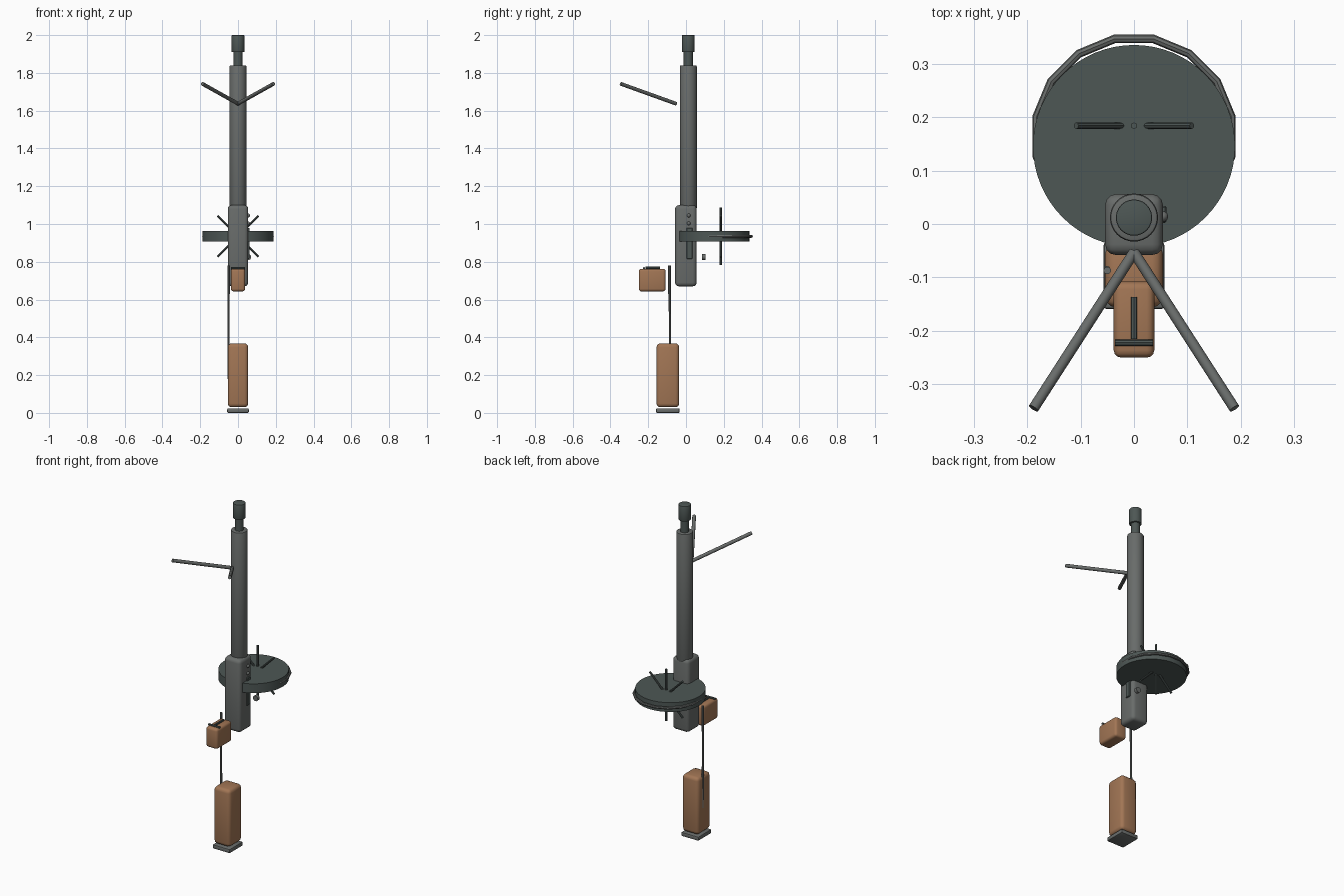
import bpy, math
from mathutils import Vector

if "Cube" in bpy.data.objects:
    bpy.data.objects.remove(bpy.data.objects["Cube"])


def material(name, rgb):
    m = bpy.data.materials.new(name)
    m.diffuse_color = (*rgb, 1)
    m.use_nodes = True
    m.node_tree.nodes["Principled BSDF"].inputs["Base Color"].default_value = m.diffuse_color
    return m


GREY = material("grey_metal", (0.14, 0.15, 0.145))
DARK = material("dark_metal", (0.075, 0.095, 0.09))
WOOD = material("wood", (0.36, 0.18, 0.09))


def finish(name, mat, bevel=0, segments=3):
    ob = bpy.context.object
    ob.name = name
    ob.data.materials.append(mat)
    if bevel:
        b = ob.modifiers.new("bevel", 'BEVEL')
        b.width, b.segments = bevel, segments
        b.limit_method = 'ANGLE'
        bpy.ops.object.modifier_apply(modifier=b.name)
    bpy.ops.object.shade_smooth_by_angle(angle=math.radians(35))
    return ob


def box(name, lo, hi, mat, bevel=0, segments=3):
    lo, hi = Vector(lo), Vector(hi)
    bpy.ops.mesh.primitive_cube_add(size=1, location=(lo + hi) / 2)
    bpy.context.object.scale = hi - lo
    bpy.ops.object.transform_apply(location=False, rotation=False, scale=True)
    return finish(name, mat, bevel, segments)


def rod(name, a, b, r, mat, verts=12, bevel=0):
    a, b = Vector(a), Vector(b)
    d = b - a
    bpy.ops.mesh.primitive_cylinder_add(
        vertices=verts, radius=r, depth=d.length, location=(a + b) / 2,
        rotation=d.to_track_quat('Z', 'Y').to_euler())
    return finish(name, mat, bevel, 2)


# barrel, muzzle and receiver
BY = 0.012
rod("barrel_jacket", (0, BY, 1.08), (0, BY, 1.84), 0.045, GREY, 32, 0.006)
rod("muzzle_neck", (0, BY, 1.83), (0, BY, 1.92), 0.024, DARK, 24)
rod("muzzle_tip", (0, BY, 1.91), (0, BY, 2.0), 0.034, DARK, 24, 0.003)
box("receiver", (-0.054, -0.058, 0.67), (0.054, 0.056, 1.1), GREY, 0.02)

# receiver details: side slot, rivets, rear knob
box("side_slot", (0.045, 0.002, 0.815), (0.061, 0.034, 0.98), DARK, 0.003, 1)
for i, z in enumerate((1.003, 1.045)):
    bpy.ops.mesh.primitive_uv_sphere_add(segments=12, ring_count=8, radius=0.01,
                                         location=(0.054, 0.014, z))
    finish(f"rivet_{i}", GREY)
rod("rear_knob", (0.054, 0.085, 0.825), (0.054, 0.103, 0.825), 0.016, GREY, 16)

# drum magazine with rim and radial ribs
rod("drum", (0, 0.146, 0.907), (0, 0.146, 0.962), 0.189, DARK, 64)
bpy.ops.mesh.primitive_torus_add(major_segments=16, minor_segments=8, major_radius=0.186,
                                 minor_radius=0.008, location=(0, 0.164, 0.935),
                                 rotation=(0, 0, math.pi / 16))
finish("drum_rim", GREY)
for i in range(8):
    a = i * math.pi / 4
    d = Vector((math.cos(a), 0, math.sin(a)))
    c = Vector((0, 0.184, 0.935))
    rod(f"drum_rib_{i}", c + d * 0.03, c + d * 0.153, 0.006, DARK, 8)

# bipod legs
for side, s in (("left", -1), ("right", 1)):
    rod(f"bipod_leg_{side}", (0, -0.053, 1.637), (s * 0.188, -0.345, 1.742), 0.01, GREY, 12)

# grip with trigger pieces
box("grip", (-0.038, -0.25, 0.643), (0.038, -0.108, 0.763), WOOD, 0.014)
rod("trigger", (0, -0.137, 0.768), (0, -0.215, 0.768), 0.006, DARK, 8)
rod("trigger_bar", (-0.036, -0.222, 0.766), (0.036, -0.222, 0.766), 0.006, DARK, 8)

# cleaning rod beside the stock
rod("side_rod_upper", (-0.05, -0.087, 0.63), (-0.05, -0.087, 0.78), 0.007, GREY, 10)
rod("side_rod_lower", (-0.051, -0.083, 0.18), (-0.051, -0.086, 0.64), 0.006, GREY, 10)

# stock and butt plate
box("stock", (-0.054, -0.156, 0.03), (0.054, -0.036, 0.368), WOOD, 0.02)
box("butt_plate", (-0.057, -0.159, 0.0), (0.057, -0.034, 0.024), GREY, 0.006, 2)
